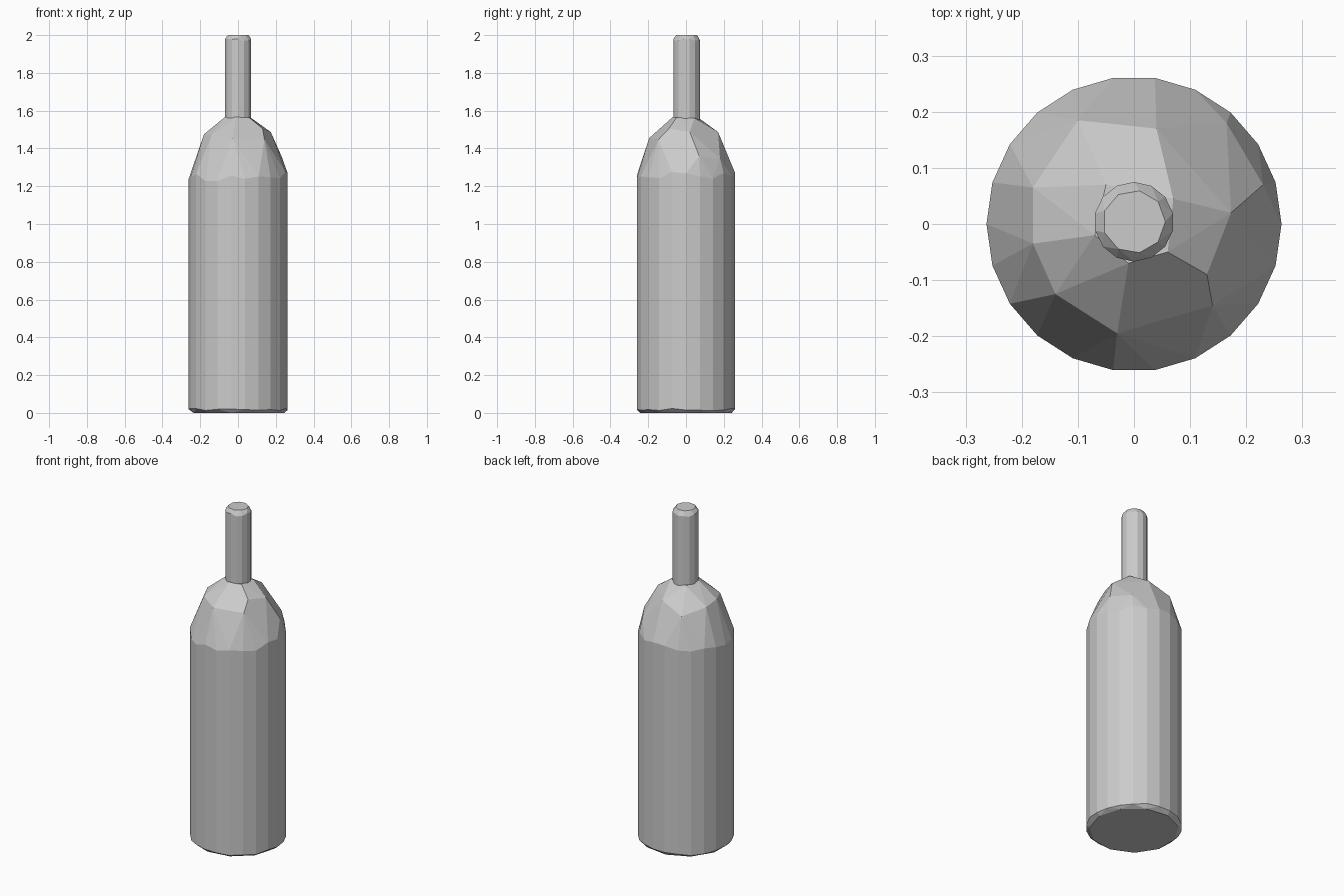
import bpy
import bmesh
import math
import random

random.seed(4)
cube = bpy.data.objects.get("Cube")
if cube:
    bpy.data.objects.remove(cube, do_unlink=True)

glass = bpy.data.materials.new("matte_grey")
glass.use_nodes = True
grey = (0.6, 0.6, 0.6, 1)
glass.diffuse_color = grey
glass.node_tree.nodes["Principled BSDF"].inputs["Base Color"].default_value = grey


def ring(radius, z, sides, wobble=0.0, cx=0.0, cy=0.0, turn=0.0):
    """Points on a circle, with a little unevenness in height."""
    points = []
    for i in range(sides):
        a = math.tau * (i + turn) / sides
        points.append((cx + radius * math.cos(a), cy + radius * math.sin(a),
                       z + random.uniform(-wobble, wobble)))
    return points


def faceted_part(name, points):
    """Wrap points in a flat-faceted convex skin."""
    bm = bmesh.new()
    for p in points:
        bm.verts.new(p)
    hull = bmesh.ops.convex_hull(bm, input=bm.verts)
    loose = {v for v in hull["geom_interior"] if isinstance(v, bmesh.types.BMVert)}
    bmesh.ops.delete(bm, geom=list(loose), context="VERTS")
    bmesh.ops.dissolve_limit(bm, angle_limit=math.radians(3),
                             verts=bm.verts, edges=bm.edges)
    bmesh.ops.recalc_face_normals(bm, faces=bm.faces)
    mesh = bpy.data.meshes.new(name)
    bm.to_mesh(mesh)
    bm.free()
    mesh.materials.append(glass)
    obj = bpy.data.objects.new(name, mesh)
    bpy.context.collection.objects.link(obj)
    return obj


# Body: chamfered base, straight wall and irregular domed shoulder
R = 0.263
shoulder = [(-.10, .185), (.04, .17), (.165, .18), (.173, .02), (.13, -.09),
            (.14, -.145), (-.03, -.195), (-.14, -.125), (-.18, -.035),
            (-.18, .065), (-.05, .07), (.07, .045), (-.01, -.07),
            (-.07, -.02), (.06, -.05), (.23, .07)]
body = ring(0.245, 0.0, 11) + ring(R, 0.018, 22, 0.006)
body += ring(R, 1.25, 22, 0.025)
for x, y in shoulder:
    r = math.hypot(x, y)
    body.append((x, y, 1.21 + 0.37 * math.sqrt(1 - (r / R) ** 2)))
faceted_part("bottle_body", body)

# Neck: slim faceted tube with a softened rim
neck = ring(0.071, 1.53, 14, 0, 0, 0.004, 0.5)
neck += ring(0.071, 1.975, 14, 0.006, 0, 0.004, 0.5)
neck += ring(0.056, 2.0, 9, 0, 0, 0.004)
faceted_part("bottle_neck", neck)
